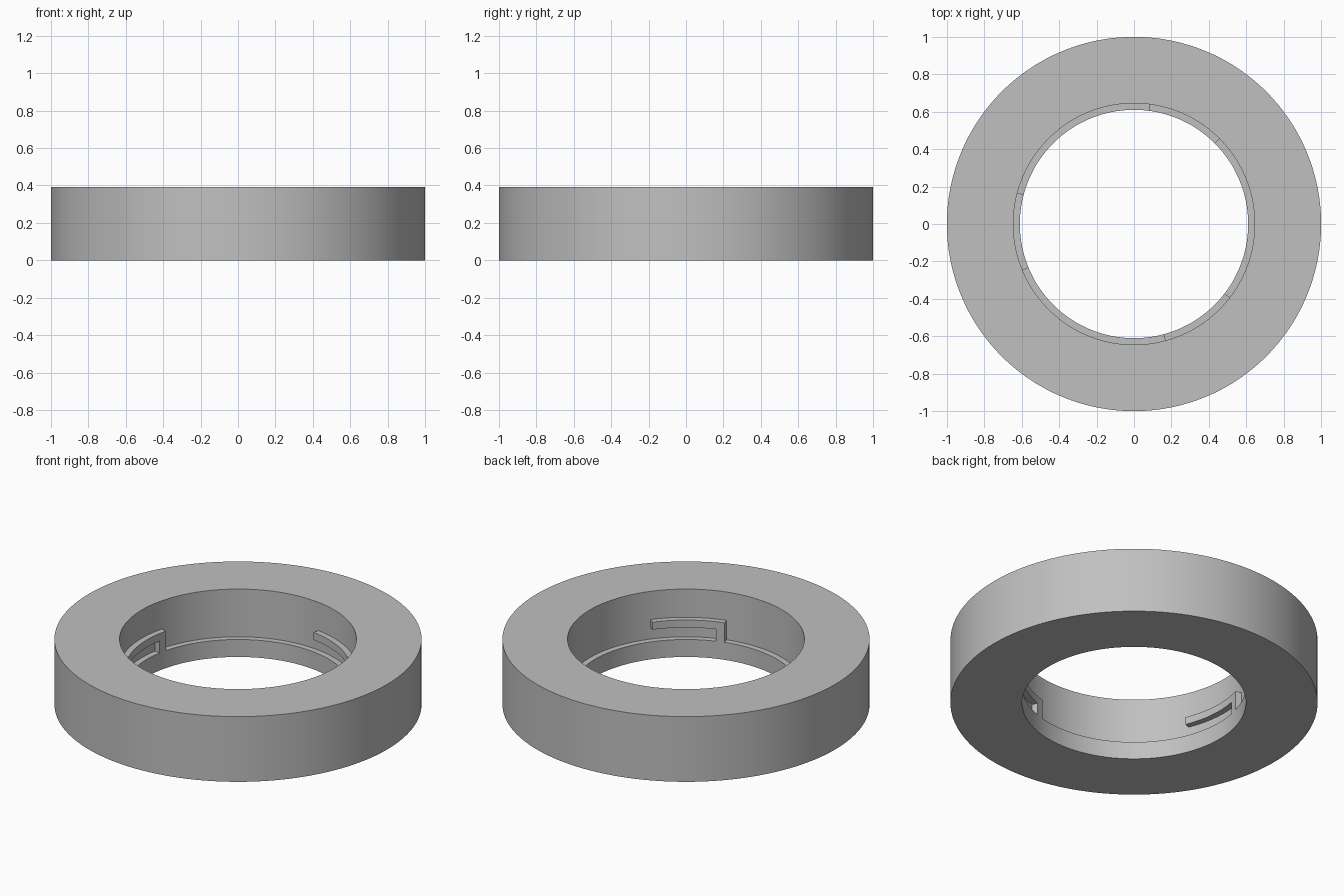
import bpy, bmesh, math

if "Cube" in bpy.data.objects:
    bpy.data.objects.remove(bpy.data.objects["Cube"])

SEGMENTS = 240
STEP = 2 * math.pi / SEGMENTS          # 1.5 degrees
R_OUT, R_WALL, R_LIP = 1.0, 0.645, 0.61
HEIGHT, LIP_TOP = 0.392, 0.105
ARM_BOTTOM, ARM_TOP = 0.177, 0.222

grey = bpy.data.materials.new("plain grey")
grey.diffuse_color = (0.53, 0.53, 0.53, 1)
grey.use_nodes = True
grey.node_tree.nodes["Principled BSDF"].inputs["Base Color"].default_value = grey.diffuse_color


def polar(r, a, z):
    return (r * math.cos(a), r * math.sin(a), z)


def finish(bm, name):
    bmesh.ops.recalc_face_normals(bm, faces=bm.faces)
    mesh = bpy.data.meshes.new(name)
    bm.to_mesh(mesh)
    bm.free()
    mesh.materials.append(grey)
    obj = bpy.data.objects.new(name, mesh)
    bpy.context.collection.objects.link(obj)
    bpy.ops.object.select_all(action='DESELECT')
    obj.select_set(True)
    bpy.context.view_layer.objects.active = obj
    bpy.ops.object.shade_smooth_by_angle(angle=math.radians(30))
    return obj


# Ring body: stepped profile turned around the z axis
profile = [(R_OUT, 0), (R_OUT, HEIGHT), (R_WALL, HEIGHT),
           (R_WALL, LIP_TOP), (R_LIP, LIP_TOP), (R_LIP, 0)]
bm = bmesh.new()
rings = [[bm.verts.new(polar(r, i * STEP, z)) for r, z in profile]
         for i in range(SEGMENTS)]
for i, ring in enumerate(rings):
    after = rings[(i + 1) % SEGMENTS]
    for j in range(len(profile)):
        k = (j + 1) % len(profile)
        bm.faces.new((ring[j], after[j], after[k], ring[k]))
finish(bm, "ring_body")


# Bayonet lug: curved arm with a leg down to the lip at one end
def make_lug(name, first, leg_steps=3, steps=25):
    bm = bmesh.new()
    for i in range(steps):
        a0, a1 = (first + i) * STEP, (first + i + 1) * STEP
        cells = [(ARM_BOTTOM, ARM_TOP)]
        if i < leg_steps:
            cells.append((LIP_TOP, ARM_BOTTOM))
        for z0, z1 in cells:
            bm.faces.new([bm.verts.new(polar(R_LIP, a, z))
                          for a, z in ((a0, z0), (a1, z0), (a1, z1), (a0, z1))])
    bmesh.ops.remove_doubles(bm, verts=bm.verts, dist=1e-5)
    back = bmesh.ops.extrude_face_region(bm, geom=bm.faces[:], use_keep_orig=True)
    scale = (R_WALL + 0.003) / R_LIP
    for v in back["geom"]:
        if isinstance(v, bmesh.types.BMVert):
            v.co.x *= scale
            v.co.y *= scale
    finish(bm, name)


for n in range(3):
    make_lug(f"bayonet_lug_{n + 1}", 30 + n * SEGMENTS // 3)
